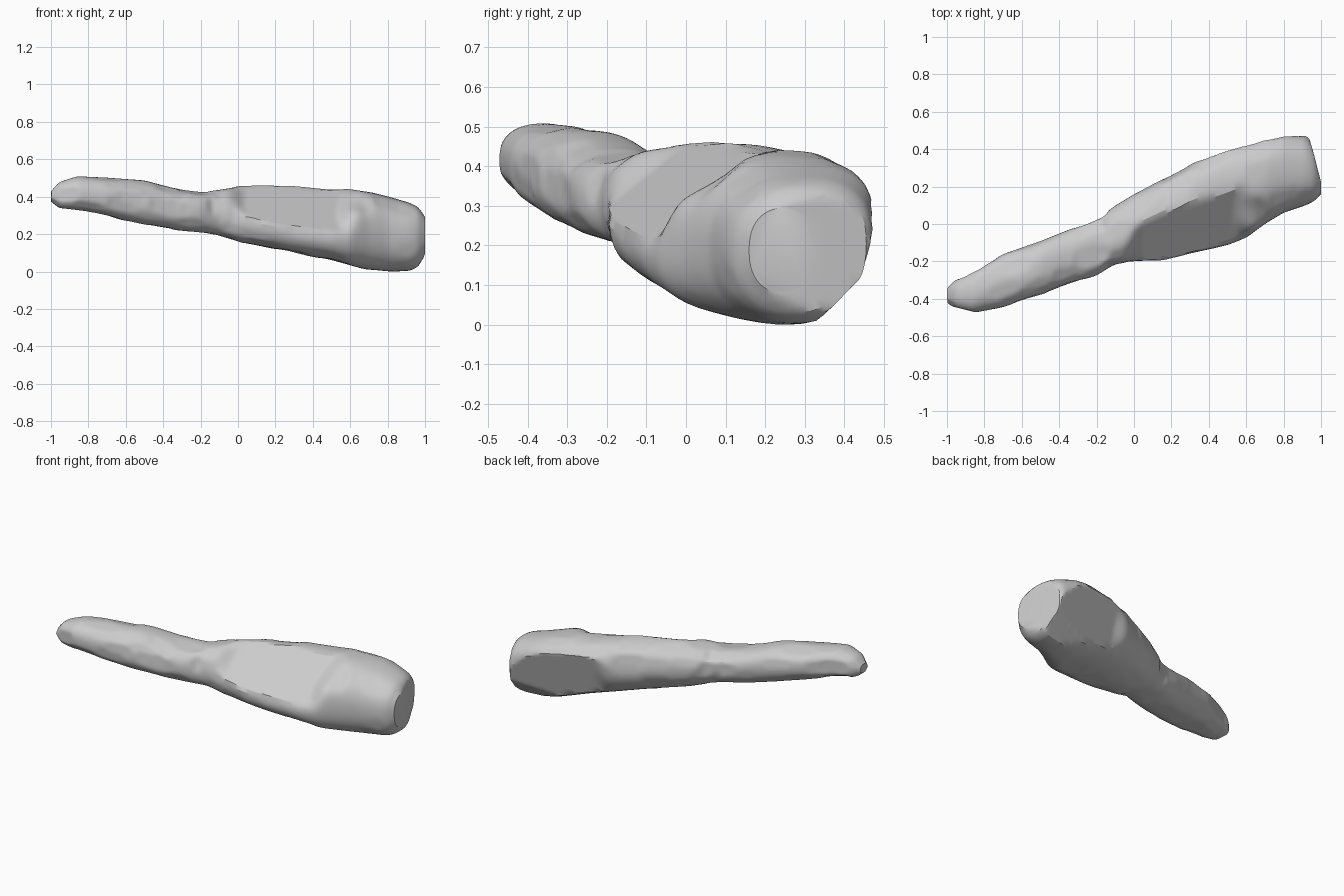
import bpy, bmesh, math, random
from mathutils import Vector

cube = bpy.data.objects.get("Cube")
if cube:
    bpy.data.objects.remove(cube, do_unlink=True)
random.seed(4)

# Stations along the club: x, front y, back y, bottom z, top z
STATIONS = [
    (-1, -.42, -.345, .375, .43), (-.96, -.45, -.30, .34, .48),
    (-.86, -.475, -.25, .33, .512), (-.7, -.445, -.16, .295, .505),
    (-.5, -.38, -.09, .25, .49), (-.35, -.325, -.03, .225, .45),
    (-.2, -.275, .03, .21, .43), (-.1, -.215, .1, .19, .44),
    (0, -.2, .16, .16, .46), (.15, -.195, .24, .13, .465),
    (.3, -.16, .32, .1, .46), (.5, -.115, .42, .06, .44),
    (.6, -.075, .44, .03, .445), (.7, .0, .465, .01, .43),
    (.8, .06, .48, .0, .405), (.92, .1, .475, .005, .37),
    (.97, .125, .43, .03, .345), (1, .165, .33, .09, .29),
]
# Where each extreme sits within its range: x, top, bottom, front, back
SKEWS = [(-1, .5, .45, .5, .5), (-.2, .5, .4, .5, .55), (0, .48, .35, .38, .55),
         (.3, .6, .36, .32, .62), (.55, .62, .38, .36, .66),
         (.8, .6, .45, .5, .68), (1, .5, .5, .5, .5)]
RINGS, SIDES, HALF = 150, 56, 1.006


def sample(table, x):
    """Linear lookup in a table keyed by x."""
    for a, b in zip(table, table[1:]):
        if x <= b[0]:
            t = (x - a[0]) / (b[0] - a[0])
            return [p + (q - p) * t for p, q in zip(a[1:], b[1:])]
    return list(table[-1][1:])


def section(x):
    """Lopsided rounded cross-section at x."""
    front, back, low, high = sample(STATIONS, x)
    top, bottom, fz, bz = sample(SKEWS, x)
    width, height = back - front, high - low
    for i in range(SIDES):
        a = math.tau * i / SIDES
        c, s = [math.copysign(abs(f(a)) ** .85, f(a)) for f in (math.cos, math.sin)]
        mid_y = front + width * (top if s > 0 else bottom)
        mid_z = low + height * (bz if c > 0 else fz)
        y = mid_y + c * ((back - mid_y) if c > 0 else (mid_y - front))
        z = mid_z + s * ((high - mid_z) if s > 0 else (mid_z - low))
        yield Vector((x, y, z))


def ramp(value, start, end):
    """Smooth step from 0 at start to 1 at end."""
    t = min(1, max(0, (value - start) / (end - start)))
    return t * t * (3 - 2 * t)


def flatten(verts, point, normal, weight):
    """Press vertices that stand proud of a plane towards it."""
    point, normal = Vector(point), Vector(normal).normalized()
    for v in verts:
        d = (v.co - point).dot(normal)
        if d > 0:
            v.co -= normal * d * weight(v.co)


def relax(bm, times, factor):
    for _ in range(times):
        bmesh.ops.smooth_vert(bm, verts=bm.verts, factor=factor,
                              use_axis_x=True, use_axis_y=True, use_axis_z=True)


# Lofted body
bm = bmesh.new()
rings = [[bm.verts.new(p) for p in section(HALF * (2 * i / RINGS - 1))]
         for i in range(RINGS + 1)]
for a, b in zip(rings, rings[1:]):
    for i in range(SIDES):
        j = (i + 1) % SIDES
        bm.faces.new((a[i], a[j], b[j], b[i]))
bm.faces.new(rings[0])
bm.faces.new(rings[-1])
bmesh.ops.recalc_face_normals(bm, faces=bm.faces)
relax(bm, 3, .5)

# Small chipped facets all over
bm.normal_update()
bm.verts.ensure_lookup_table()
for _ in range(130):
    v = random.choice(bm.verts)
    centre = v.co.copy()
    depth = random.uniform(.001, .006)
    flatten(bm.verts, centre - v.normal * depth, v.normal,
            lambda p: ramp((p - centre).length, .1, .055))

# Hollow between the ridge and the knob of the head
hollow = Vector((.63, .07, .37))
for v in bm.verts:
    v.co += Vector((-.005, .022, -.02)) * ramp((v.co - hollow).length, .12, .02)
relax(bm, 1, .4)

# Large flat facets: front slope, rear of the head, its lower bevel, butt end
flatten(bm.verts, (.05, -.14, .34), (.034, -.08, .1),
        lambda p: ramp(p.x, -.08, .06) * ramp(p.x, .66, .54))
flatten(bm.verts, (.848, .467, .278), (-.28, .9, -.3), lambda p: ramp(p.x, .3, .42))
flatten(bm.verts, (.8, .432, .13), (-.1, .7, -.7), lambda p: ramp(p.x, .45, .55))
flatten(bm.verts, (.985, .27, .2), (.96, .25, -.03), lambda p: ramp(p.x, .8, .85))

# Centre it and stand it on the ground
xs, ys, zs = zip(*(v.co for v in bm.verts))
base = Vector(((max(xs) + min(xs)) / 2, (max(ys) + min(ys)) / 2, min(zs)))
bmesh.ops.translate(bm, verts=bm.verts, vec=-base)

mesh = bpy.data.meshes.new("stone_club")
bm.to_mesh(mesh)
bm.free()
club = bpy.data.objects.new("stone_club", mesh)
bpy.context.collection.objects.link(club)

# Plain grey stone
stone = bpy.data.materials.new("grey_stone")
stone.use_nodes = True
colour = (.6, .6, .6, 1)
stone.diffuse_color = colour
stone.node_tree.nodes["Principled BSDF"].inputs["Base Color"].default_value = colour
mesh.materials.append(stone)

bpy.ops.object.select_all(action='DESELECT')
club.select_set(True)
bpy.context.view_layer.objects.active = club
bpy.ops.object.shade_smooth_by_angle(angle=math.radians(25))
